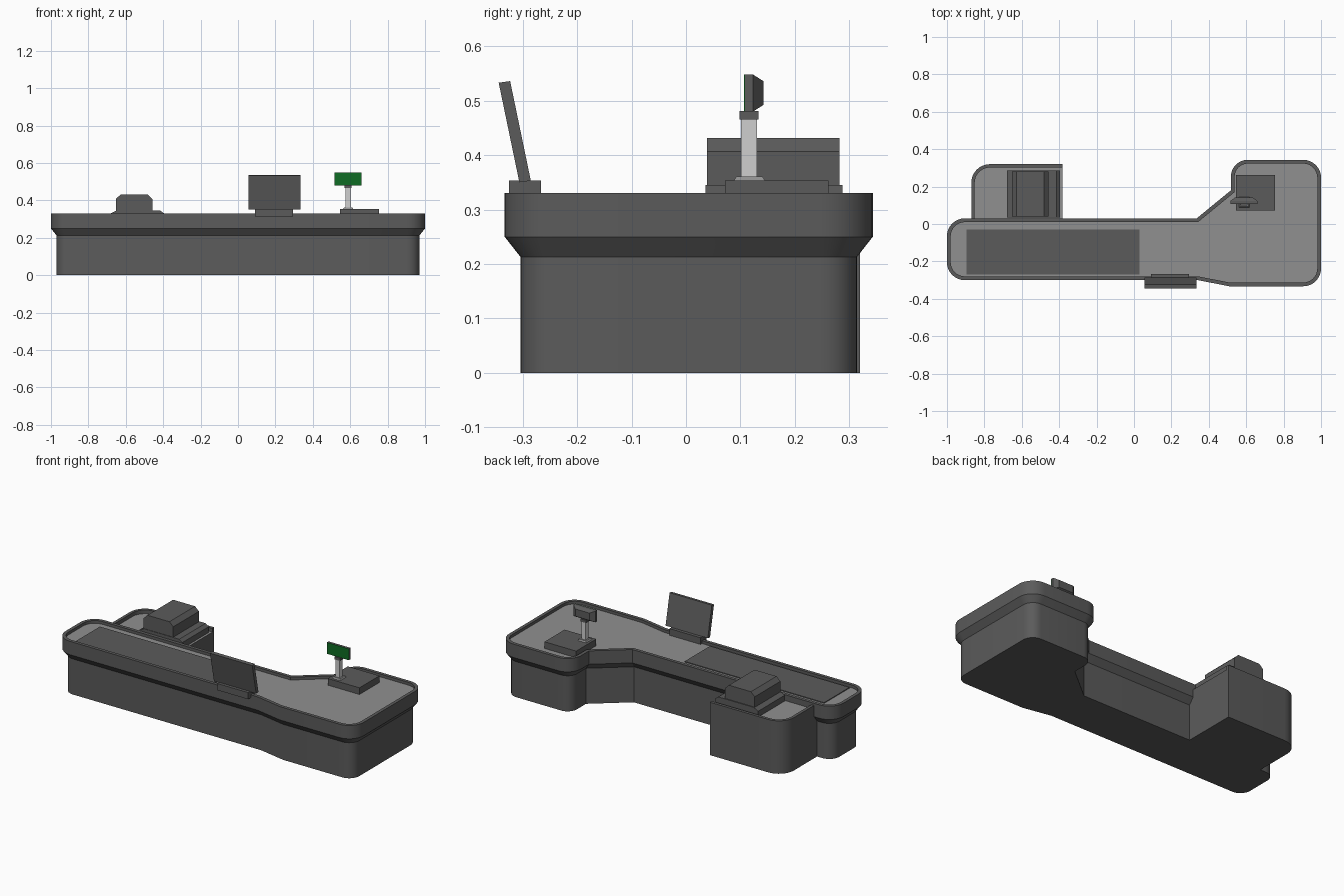
import bpy, bmesh, math
from mathutils import Vector

if "Cube" in bpy.data.objects:
    bpy.data.objects.remove(bpy.data.objects["Cube"])


def material(name, rgb):
    m = bpy.data.materials.new(name)
    m.diffuse_color = (*rgb, 1)
    m.use_nodes = True
    m.node_tree.nodes["Principled BSDF"].inputs["Base Color"].default_value = m.diffuse_color
    return m


DARK = material("dark_grey", (0.105, 0.105, 0.105))
TOP = material("worktop_grey", (0.28, 0.28, 0.28))
LIGHT = material("light_metal", (0.62, 0.62, 0.62))
GREEN = material("display_green", (0.005, 0.15, 0.018))


def loft(name, rings, mats=(DARK,), cap_mat=0):
    """Skin equal-length rings and close both ends."""
    bm = bmesh.new()
    loops = [[bm.verts.new(p) for p in ring] for ring in rings]
    n = len(loops[0])
    for a, b in zip(loops, loops[1:]):
        for i in range(n):
            bm.faces.new((a[i], a[(i + 1) % n], b[(i + 1) % n], b[i]))
    bottom = bm.faces.new(loops[0][::-1])
    cap = bm.faces.new(loops[-1])
    if len(rings) <= 2:
        bmesh.ops.recalc_face_normals(bm, faces=bm.faces[:])
    cap.material_index = cap_mat
    me = bpy.data.meshes.new(name)
    bm.to_mesh(me)
    bm.free()
    for m in mats:
        me.materials.append(m)
    ob = bpy.data.objects.new(name, me)
    bpy.context.collection.objects.link(ob)
    return ob


def smooth(ob):
    bpy.ops.object.select_all(action='DESELECT')
    ob.select_set(True)
    bpy.context.view_layer.objects.active = ob
    bpy.ops.object.shade_smooth_by_angle(angle=math.radians(25))


def outline(corners, inset, z, seg=8):
    """Counter-clockwise polygon moved inward, with rounded corners."""
    pts = []
    n = len(corners)
    for i, (x, y, r) in enumerate(corners):
        p = Vector((x, y))
        d0 = (p - Vector(corners[i - 1][:2])).normalized()
        d1 = (Vector(corners[(i + 1) % n][:2]) - p).normalized()
        n0, n1 = Vector((-d0.y, d0.x)), Vector((-d1.y, d1.x))
        q = p + (n0 + n1) * (inset / (1 + n0.dot(n1)))
        if r == 0:
            pts.append((q.x, q.y, z))
            continue
        rr = r - inset
        c = q + (n0 + n1) * (rr / (1 + n0.dot(n1)))
        a0 = math.atan2(-n0.y, -n0.x)
        turn = math.acos(max(-1, min(1, d0.dot(d1))))
        for k in range(seg + 1):
            a = a0 + turn * k / seg
            pts.append((c.x + rr * math.cos(a), c.y + rr * math.sin(a), z))
    return pts


def box(name, x, y, z, mat=DARK, taper=0.0):
    rings = []
    for zz, t in ((z[0], 0), (z[1], taper)):
        rings.append([(x[0] + t, y[0] + t, zz), (x[1] - t, y[0] + t, zz),
                      (x[1] - t, y[1] - t, zz), (x[0] + t, y[1] - t, zz)])
    return loft(name, rings, (mat,))


def prism_y(name, profile, y0, y1):
    return loft(name, [[(x, y, z) for x, z in profile] for y in (y0, y1)])


# Main counter: plinth, flared band, raised rim and recessed worktop
shape = [(-1, -0.30, 0.095), (0.34, -0.30, 0), (0.51, -0.333, 0),
         (1, -0.333, 0.095), (1, 0.343, 0.095), (0.518, 0.343, 0.09),
         (0.518, 0.18, 0), (0.335, 0.03, 0), (-1, 0.03, 0.095)]
steps = [(0.029, 0), (0.029, 0.213), (0, 0.25), (0, 0.33), (0.02, 0.33), (0.02, 0.313)]
smooth(loft("main_counter", [outline(shape, i, z) for i, z in steps], (DARK, TOP), 1))

# Conveyor belt
box("conveyor_belt", (-0.895, 0.03), (-0.27, -0.03), (0.308, 0.318))

# Rear wing that carries the till, walled on two sides
wing = [(-0.87, -0.02, 0), (-0.382, -0.02, 0), (-0.382, 0.32, 0), (-0.87, 0.32, 0.1)]
smooth(loft("rear_wing", [outline(wing, 0, z) for z in (0, 0.295)], (DARK, TOP), 1))


def wall_path(t, z):
    c, r = (-0.77, 0.22), 0.1 - t
    arc = [(c[0] + r * math.cos(a), c[1] + r * math.sin(a), z)
           for a in (math.pi * (0.5 + k / 16) for k in range(9))]
    return [(-0.382, 0.32 - t, z)] + arc + [(-0.87 + t, 0.01, z)]


smooth(loft("wing_rim", [wall_path(0, z) + wall_path(0.018, z)[::-1] for z in (0.293, 0.317)]))

# Till: drawer slab and chamfered body
prism_y("till_drawer", [(-0.68, 0.293), (-0.395, 0.293), (-0.395, 0.33), (-0.415, 0.345),
                        (-0.65, 0.345), (-0.68, 0.33)], 0.036, 0.287)
prism_y("till_body", [(-0.653, 0.344), (-0.457, 0.344), (-0.457, 0.407), (-0.482, 0.431),
                      (-0.628, 0.431), (-0.653, 0.407)], 0.039, 0.282)

# Tilted screen on its foot
box("screen_foot", (0.09, 0.295), (-0.325, -0.266), (0.313, 0.353))
loft("screen_panel", [[(0.055, y, z), (0.335, y, z), (0.335, y + 0.021, z + 0.003),
                       (0.055, y + 0.021, z + 0.003)]
                      for y, z in ((-0.306, 0.350), (-0.344, 0.533))])

# Scale plate, post and customer display
box("scale_plate", (0.545, 0.755), (0.072, 0.262), (0.31, 0.353))
box("post_foot", (0.56, 0.618), (0.087, 0.146), (0.352, 0.361), TOP, 0.006)
box("display_post", (0.575, 0.603), (0.101, 0.130), (0.36, 0.466), LIGHT)
box("display_bracket", (0.57, 0.608), (0.098, 0.133), (0.465, 0.481))


def display_ring(y, t, zt):
    return [(0.515 + t, y, 0.48 + zt), (0.66 - t, y, 0.48 + zt),
            (0.66 - t, y, 0.548 - zt), (0.515 + t, y, 0.548 - zt)]


loft("display_case", [display_ring(0.108, 0, 0), display_ring(0.123, 0, 0),
                      display_ring(0.142, 0.025, 0.012)])
loft("display_face", [display_ring(0.1065, 0, 0), display_ring(0.1085, 0, 0)], (GREEN,))
